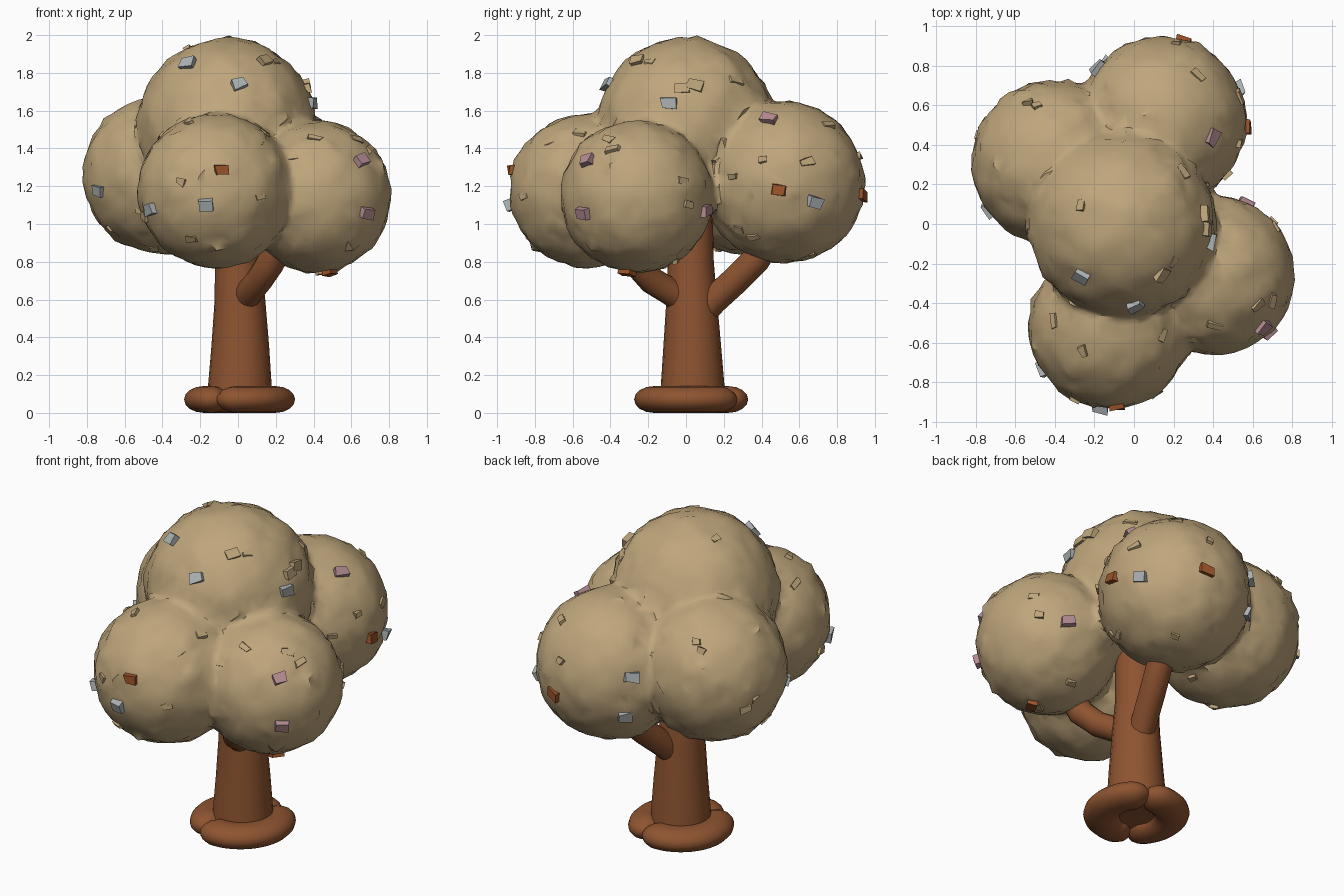
import bpy, bmesh, math, random
from mathutils import Vector, noise, Matrix

if "Cube" in bpy.data.objects:
    bpy.data.objects.remove(bpy.data.objects["Cube"])
random.seed(4)

def mat(name, c):
    m = bpy.data.materials.new(name)
    m.diffuse_color = (*c, 1)
    m.use_nodes = True
    m.node_tree.nodes["Principled BSDF"].inputs["Base Color"].default_value = m.diffuse_color
    return m

TAN = mat("tan_leaves", (0.52, 0.38, 0.20))
BARK = mat("brown_bark", (0.27, 0.088, 0.03))
GREY = mat("grey_fleck", (0.42, 0.45, 0.45))
PINK = mat("pink_fleck", (0.45, 0.26, 0.29))
RUST = mat("rust_fleck", (0.32, 0.085, 0.022))

def finish(bm, name, m, angle=40):
    bmesh.ops.recalc_face_normals(bm, faces=bm.faces)
    me = bpy.data.meshes.new(name)
    bm.to_mesh(me)
    bm.free()
    me.materials.append(m)
    ob = bpy.data.objects.new(name, me)
    bpy.context.collection.objects.link(ob)
    smooth(ob, angle)
    return ob

def smooth(ob, angle):
    bpy.ops.object.select_all(action='DESELECT')
    ob.select_set(True)
    bpy.context.view_layer.objects.active = ob
    bpy.ops.object.shade_smooth_by_angle(angle=math.radians(angle))

def sweep(name, pts, radii, ref, sides=20, squash=1.0):
    """Tube along pts; squash scales the section along ref."""
    bm = bmesh.new()
    pts = [Vector(p) for p in pts]
    rings = []
    for i, p in enumerate(pts):
        t = (pts[min(i + 1, len(pts) - 1)] - pts[max(i - 1, 0)]).normalized()
        a = t.cross(Vector(ref)).normalized()
        b = a.cross(t)
        rings.append([bm.verts.new(p + radii[i] * (a * math.cos(k * math.tau / sides)
                      + b * squash * math.sin(k * math.tau / sides))) for k in range(sides)])
    for r, s in zip(rings, rings[1:]):
        for k in range(sides):
            bm.faces.new((r[k], r[(k + 1) % sides], s[(k + 1) % sides], s[k]))
    bm.faces.new(rings[0])
    bm.faces.new(rings[-1])
    return finish(bm, name, BARK)

# trunk and its two visible boughs
sweep("trunk", [(0.01, 0.035, 0.05), (0.01, 0.035, 0.15), (0.012, 0.033, 0.35), (0.01, 0.03, 0.6),
                (0, 0.025, 0.8), (0, 0.02, 1.15)], [0.175, 0.168, 0.153, 0.134, 0.122, 0.12], (0, 1, 0))
sweep("back_bough", [(0.02, 0.06, 0.50), (0.05, 0.15, 0.60), (0.09, 0.26, 0.70), (0.13, 0.37, 0.81), (0.15, 0.48, 1.0)],
      [0.07, 0.075, 0.075, 0.075, 0.08], (1, 0, 0), 16)
sweep("right_bough", [(0.03, 0.0, 0.58), (0.06, -0.08, 0.64), (0.11, -0.18, 0.70), (0.17, -0.26, 0.79), (0.25, -0.29, 0.95)],
      [0.07, 0.072, 0.072, 0.075, 0.08], (1, 0, 0), 16)

# root collar: two fat half rings
for name, start, r0 in (("root_ring_front", -117, 0.196), ("root_ring_back", 63, 0.185)):
    n = 24
    pts, rad = [], []
    for i in range(n + 1):
        a = math.radians(start - 2 + 184 * i / n)
        e = min(i, n - i)
        pts.append((0.003 + r0 * math.cos(a), 0.033 + r0 * 1.04 * math.sin(a), 0.071))
        rad.append(0.104 * (0.45, 0.78, 0.93)[e] if e < 3 else 0.104)
    sweep(name, pts, rad, (0, 0, 1), 16, 0.68)

# foliage: five balls fused, thinned to irregular facets and roughened
BALLS = [((-0.06, 0.0, 1.515), 0.468), ((-0.12, -0.525, 1.175), 0.405), ((0.41, -0.26, 1.145), 0.398),
         ((0.14, 0.52, 1.22), 0.424), ((-0.405, 0.31, 1.26), 0.412)]
bm = bmesh.new()
for c, r in BALLS:
    bmesh.ops.create_icosphere(bm, subdivisions=5, radius=r + 0.003, matrix=Matrix.Translation(c))
crown = finish(bm, "foliage", TAN)
m = crown.modifiers.new("fuse", 'REMESH')
m.mode = 'VOXEL'
m.voxel_size = 0.025
m = crown.modifiers.new("soften", 'SMOOTH')
m.iterations = 4
m = crown.modifiers.new("thin", 'DECIMATE')
m.ratio = 0.17
for n in ("fuse", "soften", "thin"):
    bpy.ops.object.modifier_apply(modifier=n)
for v in crown.data.vertices:
    p = v.co.copy()
    nrm = v.normal.copy()
    d = 0.010 * noise.noise(p * 7) + random.uniform(-0.005, 0.007)
    if random.random() < 0.03:
        d += 0.015
    v.co = p + nrm * d
smooth(crown, 38)

def chip(bm, p, size, lift):
    """Irregular little block sitting on the nearest ball."""
    p = Vector(p)
    c, r = min(BALLS, key=lambda b: abs((p - Vector(b[0])).length - b[1]))
    d = (p - Vector(c)).normalized()
    q = d.to_track_quat('Z', 'Y').to_matrix().to_4x4()
    M = (Matrix.Translation(Vector(c) + d * (r + lift)) @ q
         @ Matrix.Rotation(random.uniform(-0.4, 0.4), 4, 'Z') @ Matrix.Rotation(random.uniform(-0.25, 0.25), 4, 'X'))
    vs = bmesh.ops.create_cube(bm, size=1, matrix=M @ Matrix.Diagonal((*size, 1)))['verts']
    for v in vs:
        v.co += Vector(random.uniform(-0.007, 0.007) for _ in range(3))

# coloured flecks
FLECKS = {
    "grey_flecks": (GREY, [(-0.27, -0.27, 1.86), (0.01, -0.43, 1.75), (0.43, -0.1, 1.65), (-0.17, -0.94, 1.1),
                           (-0.46, -0.73, 1.08), (-0.77, 0.05, 1.17), (0.54, 0.69, 1.11), (-0.19, 0.8, 1.32),
                           (-0.14, 0.8, 1.08)]),
    "pink_flecks": (PINK, [(0.65, -0.52, 1.33), (0.67, -0.53, 1.06), (0.39, 0.44, 1.55), (0.57, 0.11, 1.07)]),
    "rust_flecks": (RUST, [(-0.08, -0.93, 1.29), (0.48, -0.31, 0.77), (0.57, 0.49, 1.18), (0.25, 0.93, 1.15)]),
}
for name, (m, pts) in FLECKS.items():
    bm = bmesh.new()
    for p in pts:
        chip(bm, p, (0.075, 0.055, 0.04), 0.008)
    finish(bm, name, m, 30)

# raised tan leaf chips scattered on the outward sides
bm = bmesh.new()
for i in range(60):
    c, r = BALLS[i % 5]
    d = Vector((random.gauss(0, 1), random.gauss(0, 1), random.gauss(0, 0.8))).normalized()
    p = Vector(c) + d * r
    if all((p - Vector(b)).length > s * 1.08 for b, s in BALLS if b != c):
        chip(bm, p, (random.uniform(0.04, 0.08), 0.035, 0.025), 0.001)
for p in [(0.39, -0.02, 1.73), (0.37, 0.05, 1.74), (0.15, -0.27, 1.88)]:
    chip(bm, p, (0.08, 0.05, 0.035), 0.008)
finish(bm, "leaf_chips", TAN, 30)
